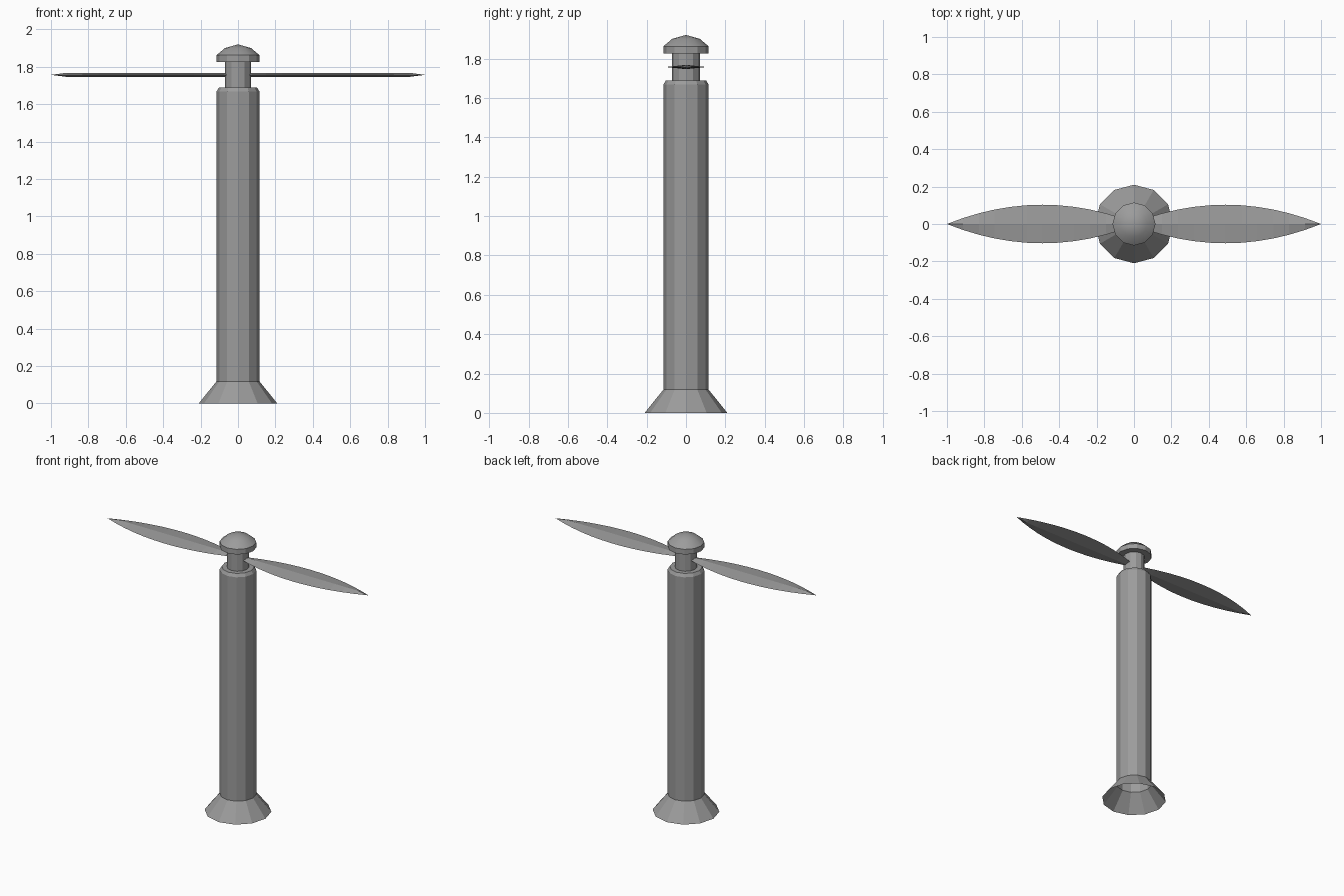
import bpy, bmesh
from math import sin, cos, pi

cube = bpy.data.objects.get("Cube")
if cube:
    bpy.data.objects.remove(cube, do_unlink=True)

SIDES = 12

grey = bpy.data.materials.new("plain grey")
grey.use_nodes = True
colour = (0.33, 0.33, 0.33, 1)
grey.diffuse_color = colour
grey.node_tree.nodes["Principled BSDF"].inputs["Base Color"].default_value = colour


def finish(name, bm, smooth=None):
    bmesh.ops.recalc_face_normals(bm, faces=bm.faces)
    mesh = bpy.data.meshes.new(name)
    bm.to_mesh(mesh)
    bm.free()
    mesh.materials.append(grey)
    ob = bpy.data.objects.new(name, mesh)
    bpy.context.collection.objects.link(ob)
    if smooth:
        bpy.ops.object.select_all(action="DESELECT")
        ob.select_set(True)
        bpy.context.view_layer.objects.active = ob
        bpy.ops.object.shade_smooth_by_angle(angle=smooth)
    return ob


def turned(name, profile, smooth=None):
    """Revolve (radius, height) points around the z axis."""
    bm = bmesh.new()
    rings = []
    for r, z in profile:
        if r == 0:
            rings.append([bm.verts.new((0, 0, z))] * SIDES)
        else:
            angles = [2 * pi * i / SIDES for i in range(SIDES)]
            rings.append([bm.verts.new((r * cos(a), r * sin(a), z)) for a in angles])
    for low, high in zip(rings, rings[1:]):
        for i in range(SIDES):
            j = (i + 1) % SIDES
            loop = dict.fromkeys((low[i], low[j], high[j], high[i]))
            bm.faces.new(list(loop))
    return finish(name, bm, smooth)


def blade(name, side):
    """Lens-shaped blade with a thin diamond section."""
    bm = bmesh.new()
    root, tip, mid, steps = -0.02, 1.0, 1.757, 12
    start = bm.verts.new((side * root, 0, mid))
    end = bm.verts.new((side * tip, 0, mid))
    rings = []
    for i in range(1, steps):
        t = i / steps
        x = side * (root + (tip - root) * t)
        w = 0.103 * (1 - (2 * t - 1) ** 2)
        h = 0.011
        section = ((w, 0), (0, h), (-w, 0), (0, -h))
        rings.append([bm.verts.new((x, y, mid + z)) for y, z in section])
    for k in range(4):
        n = (k + 1) % 4
        bm.faces.new((start, rings[0][k], rings[0][n]))
        bm.faces.new((end, rings[-1][n], rings[-1][k]))
        for a, b in zip(rings, rings[1:]):
            bm.faces.new((a[k], b[k], b[n], a[n]))
    return finish(name, bm)


# Hollow flared foot, open underneath
turned("flared_base", [(0.21, 0), (0.115, 0.118)])
# Open-ended column with a bevelled shoulder
turned("column", [(0.115, 0.118), (0.115, 1.668), (0.102, 1.689), (0, 1.689)])
# Hub shaft between column and cap
turned("neck", [(0.07, 1.689), (0.07, 1.826)])
# Cap with a straight rim and a domed top
turned("cap_rim", [(0, 1.826), (0.115, 1.826), (0.115, 1.862)])
turned("cap_dome", [(0.115, 1.862), (0.07, 1.9), (0, 1.92)], smooth=0.9)
# Pair of opposite blades
blade("left_blade", 1)
blade("right_blade", -1)
